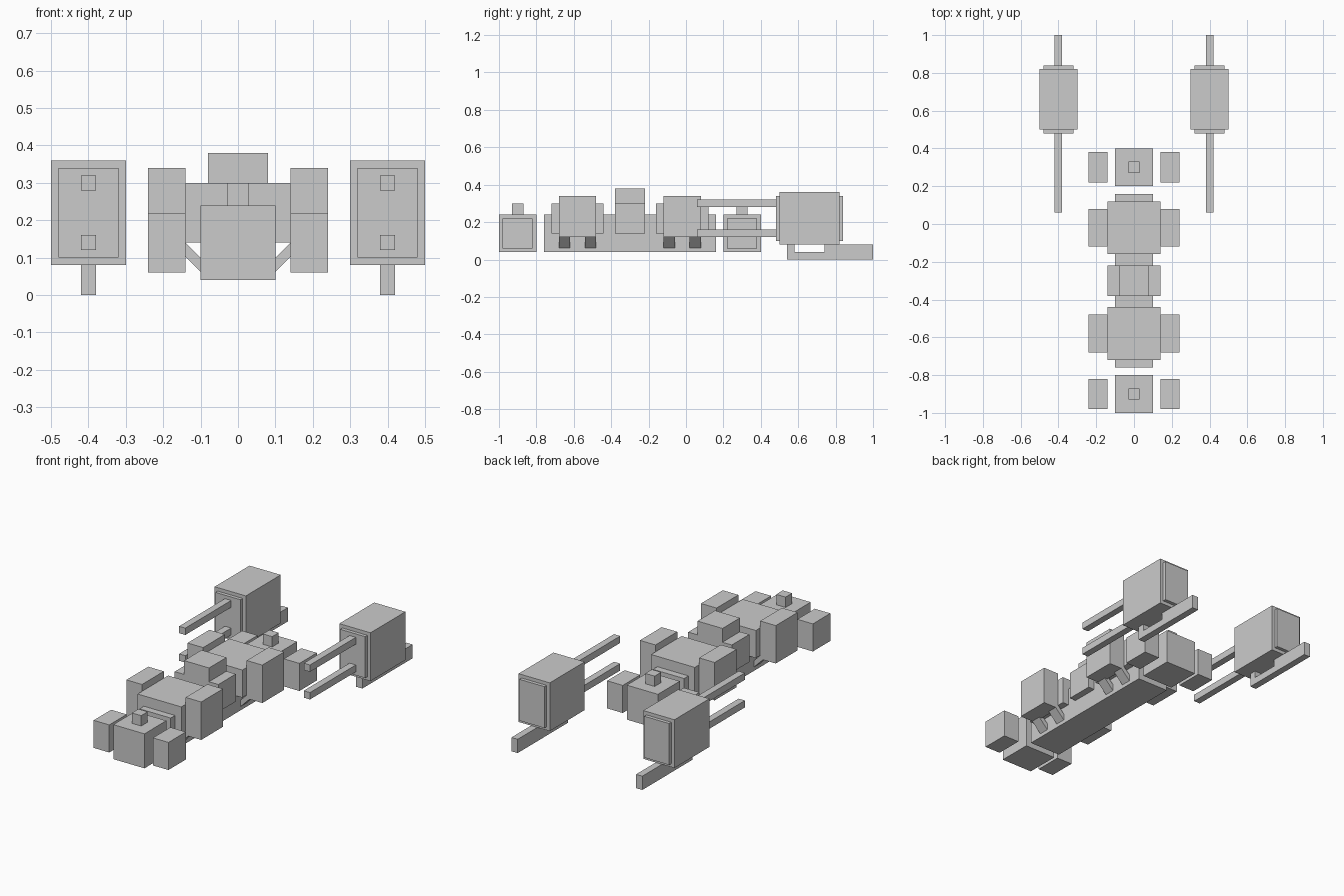
import bpy

if "Cube" in bpy.data.objects:
    bpy.data.objects.remove(bpy.data.objects["Cube"])


def mesh_object(name, verts, faces):
    mesh = bpy.data.meshes.new(name)
    mesh.from_pydata(verts, [], faces)
    obj = bpy.data.objects.new(name, mesh)
    bpy.context.collection.objects.link(obj)
    return obj


def extrude(name, profile, axis, lo, hi):
    """Extrude a counter-clockwise profile (xz for axis y, yz for axis x)."""
    n = len(profile)
    place = (lambda p, t: (p[0], t, p[1])) if axis == 'y' else (lambda p, t: (t, p[0], p[1]))
    verts = [place(p, t) for t in (lo, hi) for p in profile]
    faces = [tuple(range(n))[::-1], tuple(range(n, 2 * n))]
    faces += [(i, (i + 1) % n, n + (i + 1) % n, n + i) for i in range(n)]
    if axis == 'y':
        faces = [f[::-1] for f in faces]
    return mesh_object(name, verts, faces)


def box(name, x, y, z):
    profile = [(y[0], z[0]), (y[1], z[0]), (y[1], z[1]), (y[0], z[1])]
    return extrude(name, profile, 'x', x[0], x[1])


def mirror(obj):
    obj.modifiers.new("mirror", 'MIRROR').use_axis[0] = True


# Central keel
box("keel", (-0.1, 0.1), (-0.76, 0.16), (0.04, 0.24))

# End carts with a knob and two side blocks
for label, y in (("front", -0.9), ("rear", 0.3)):
    box(label + "_cart", (-0.1, 0.1), (y - 0.1, y + 0.1), (0.04, 0.24))
    box(label + "_cart_knob", (-0.03, 0.03), (y - 0.03, y + 0.03), (0.24, 0.30))
    mirror(box(label + "_cart_side", (0.14, 0.24), (y - 0.08, y + 0.08), (0.06, 0.22)))

# Body sections with side blocks and diagonal struts
for label, y in (("front", -0.58), ("rear", -0.02)):
    box(label + "_body", (-0.14, 0.14), (y - 0.14, y + 0.14), (0.14, 0.30))
    mirror(box(label + "_body_side", (0.14, 0.24), (y - 0.1, y + 0.1), (0.12, 0.34)))
    for i, dy in enumerate((-0.07, 0.07)):
        strut = [(0.08, 0.042), (0.18, 0.142), (0.18, 0.18), (0.08, 0.08)]
        mirror(extrude(f"{label}_strut_{i}", strut, 'y', y + dy - 0.03, y + dy + 0.03))

# Raised middle section
box("middle_body", (-0.14, 0.14), (-0.38, -0.22), (0.14, 0.30))
box("middle_top", (-0.08, 0.08), (-0.38, -0.22), (0.30, 0.38))

# Outer pods: casing, end panels, forward rods and skid
mirror(box("pod", (0.3, 0.5), (0.5, 0.82), (0.08, 0.36)))
for label, y in (("front", (0.48, 0.5)), ("rear", (0.82, 0.84))):
    mirror(box(f"pod_{label}_panel", (0.32, 0.48), y, (0.10, 0.34)))
for label, z in (("lower", 0.14), ("upper", 0.30)):
    mirror(box(f"pod_{label}_rod", (0.38, 0.42), (0.06, 0.48), (z - 0.02, z + 0.02)))
skid = [(0.54, 0), (1.0, 0), (1.0, 0.08), (0.74, 0.08),
        (0.74, 0.04), (0.58, 0.04), (0.58, 0.08), (0.54, 0.08)]
mirror(extrude("pod_skid", skid, 'x', 0.38, 0.42))
